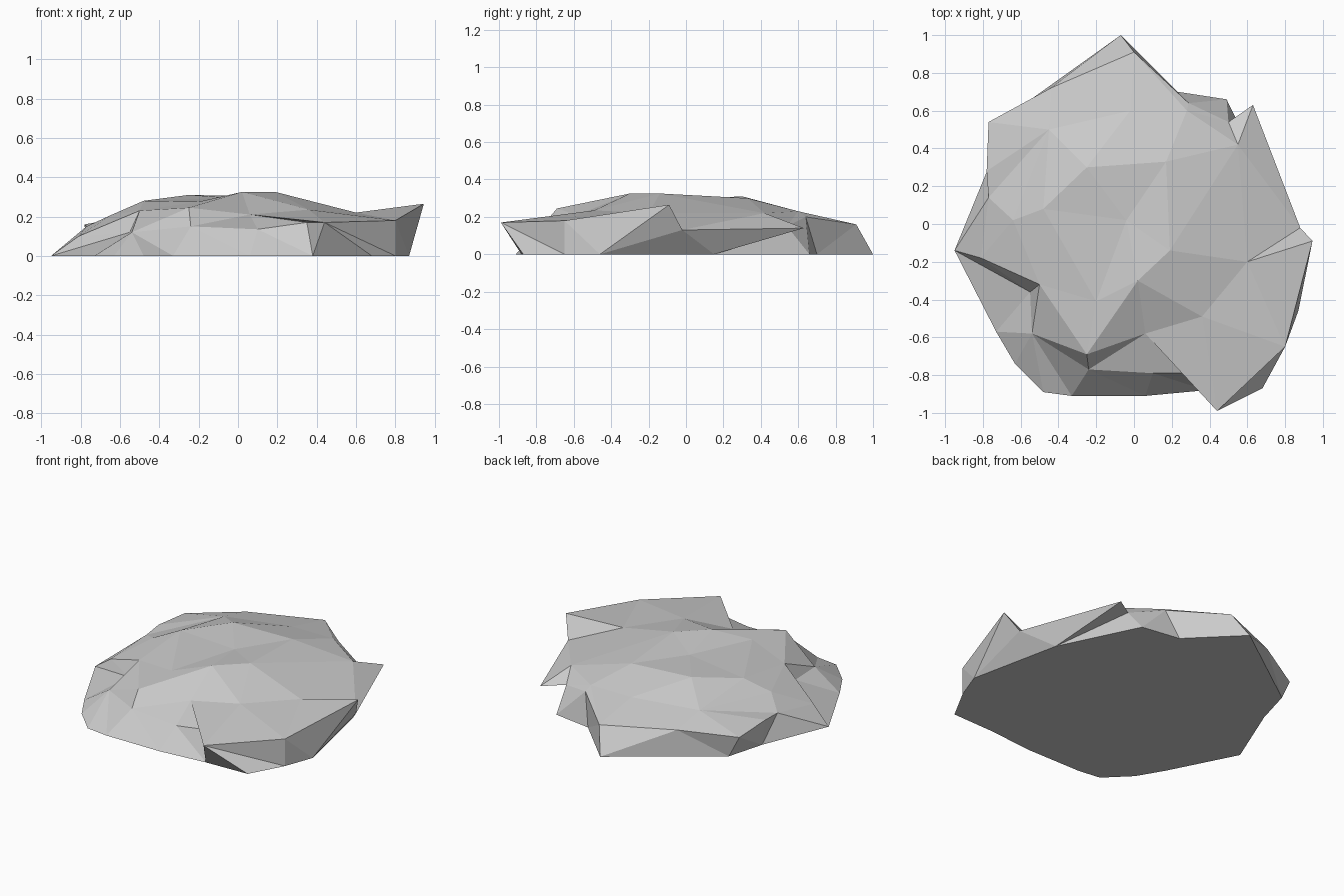
import bpy, bmesh, math

if "Cube" in bpy.data.objects:
    bpy.data.objects.remove(bpy.data.objects["Cube"])

# Ground outline (x, y), anticlockwise
base = [(-.95, -.14), (-.73, -.57), (-.63, -.74), (-.48, -.89), (-.33, -.91), (.06, -.91),
        (.38, -.88), (.68, -.87), (.80, -.65), (.87, -.46), (.74, .15), (.49, .66),
        (.23, .70), (-.07, 1.0), (-.70, .55), (-.77, .30)]

# Jagged rim: ledges and overhanging points
rim = [(-.81, -.18, .10), (-.55, -.36, .12), (-.54, -.58, .12), (-.24, -.77, .15),
       (.10, -.79, .135), (.35, -.79, .17), (.44, -.99, .17), (.80, -.65, .18),
       (.945, -.09, .265), (.88, -.02, .13), (.63, .63, .14), (.50, .54, .15), (.29, .64, .20),
       (.0, .91, .16), (-.44, .72, .17), (-.77, .54, .14), (-.78, .28, .16), (-.77, .14, .15)]

# Shoulder and crown of the stone
shoulder = [(-.64, .02, .21), (-.50, -.32, .23), (-.25, -.69, .245), (.06, -.58, .21),
            (.36, -.49, .235), (.60, -.20, .22), (.55, .42, .22), (.28, .60, .23),
            (-.02, .60, .23), (-.45, .50, .22)]
crown = [(-.48, .08, .28), (-.20, -.41, .275), (.02, -.30, .325), (.19, -.14, .325),
         (.17, .33, .30), (-.25, .30, .31)]


def angle(v):
    return math.atan2(v.co.y, v.co.x) % math.tau


def add_ring(bm, points):
    verts = [bm.verts.new((*p, 0)[:3]) for p in points]
    return sorted(verts, key=angle)


def stitch(bm, outer, inner):
    """Triangulate the band between two rings, advancing by angle."""
    na, nb = len(outer), len(inner)
    i = j = 0
    while i < na or j < nb:
        a, b = outer[i % na], inner[j % nb]
        next_a = angle(outer[(i + 1) % na]) + math.tau * ((i + 1) // na)
        next_b = angle(inner[(j + 1) % nb]) + math.tau * ((j + 1) // nb)
        if j >= nb or (i < na and next_a <= next_b):
            bm.faces.new((a, outer[(i + 1) % na], b))
            i += 1
        else:
            bm.faces.new((a, inner[(j + 1) % nb], b))
            j += 1


bm = bmesh.new()
rings = [add_ring(bm, pts) for pts in (base, rim, shoulder, crown)]
for outer, inner in zip(rings, rings[1:]):
    stitch(bm, outer, inner)

# Top facets around a slightly sunken centre, and flat underside
centre = bm.verts.new((-.04, .02, .295))
top = rings[-1]
for k, v in enumerate(top):
    bm.faces.new((v, top[(k + 1) % len(top)], centre))
bm.faces.new(rings[0][::-1])
bmesh.ops.recalc_face_normals(bm, faces=bm.faces)

mesh = bpy.data.meshes.new("flat_rock")
bm.to_mesh(mesh)
bm.free()
rock = bpy.data.objects.new("flat_rock", mesh)
bpy.context.collection.objects.link(rock)
